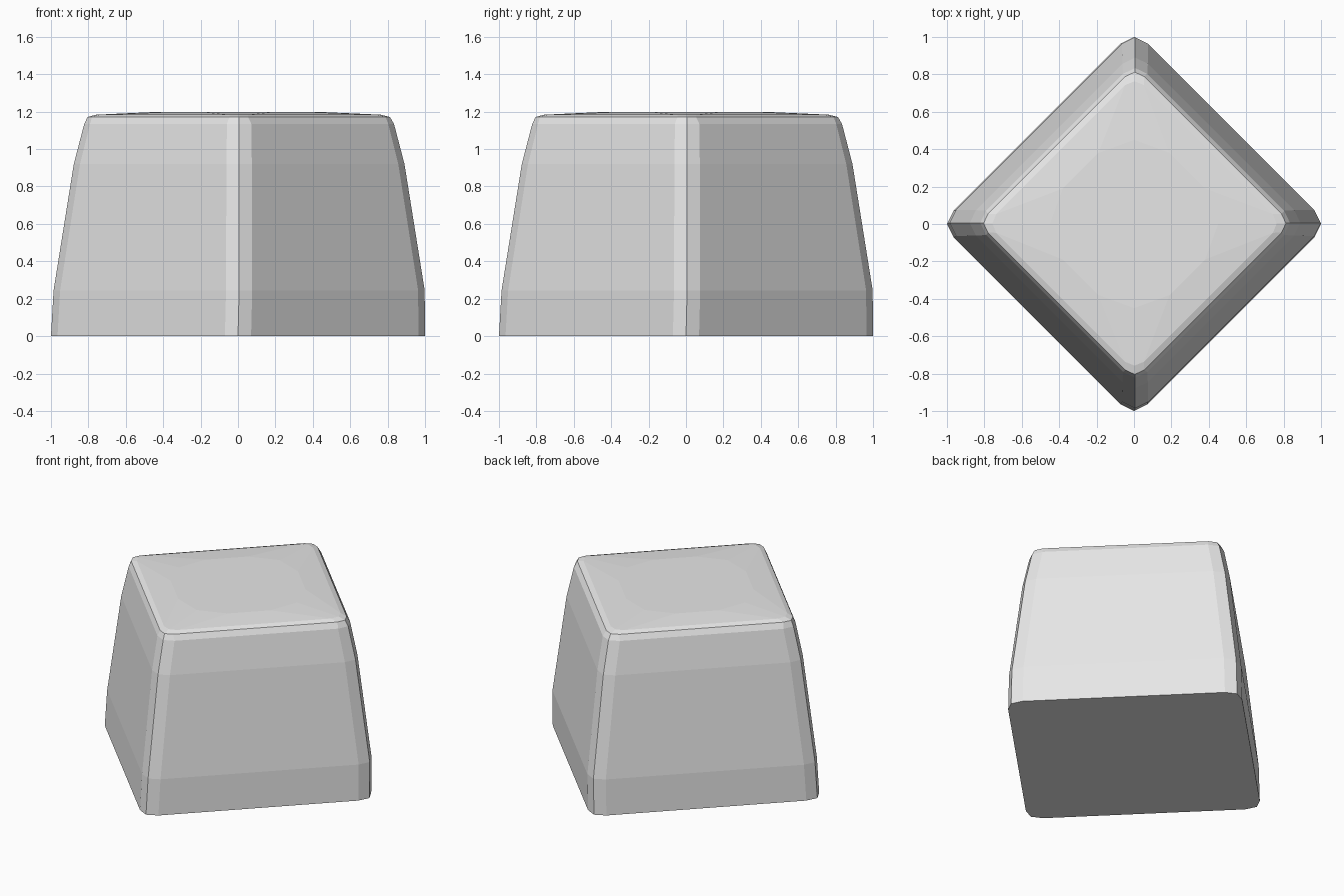
import bpy
import bmesh
from mathutils import Matrix, Vector

cube = bpy.data.objects.get("Cube")
if cube:
    bpy.data.objects.remove(cube, do_unlink=True)

# One plain grey for the whole body
grey = bpy.data.materials.new("light grey")
grey.use_nodes = True
colour = (0.8, 0.8, 0.8, 1)
grey.diffuse_color = colour
grey.node_tree.nodes["Principled BSDF"].inputs["Base Color"].default_value = colour


def diamond_ring(bm, height, reach, half_width, depth, shift):
    """Ring of a diamond whose four corners are each softened by three points."""
    corner = [(reach - depth, -half_width), (reach, 0), (reach - depth, half_width)]
    ring = []
    for quarter in range(4):
        turn = Matrix.Rotation(quarter * 1.5707963, 3, "Z")
        for x, y in corner:
            ring.append(bm.verts.new(turn @ Vector((x, y, height)) + Vector((shift, shift, 0))))
    return ring


# Height, corner reach, corner half width, corner depth, sideways shift
levels = [
    (0.00, 1.000, 0.070, 0.035, 0.000),
    (0.245, 0.992, 0.070, 0.035, 0.006),
    (0.92, 0.884, 0.068, 0.033, 0.006),
    (1.135, 0.828, 0.065, 0.031, 0.006),
    (1.172, 0.808, 0.050, 0.023, 0.004),
    (1.184, 0.760, 0.050, 0.020, 0.003),
    (1.198, 0.450, 0.190, 0.070, 0.000),
]

# Tapered body with a softly domed top
bm = bmesh.new()
rings = [diamond_ring(bm, *level) for level in levels]
for lower, upper in zip(rings, rings[1:]):
    count = len(lower)
    for i in range(count):
        j = (i + 1) % count
        bm.faces.new((lower[i], lower[j], upper[j], upper[i]))

# Flat base and crown
bm.faces.new(list(reversed(rings[0])))
bm.faces.new(rings[-1])
bmesh.ops.recalc_face_normals(bm, faces=bm.faces)

mesh = bpy.data.meshes.new("tapered_body")
bm.to_mesh(mesh)
bm.free()
mesh.materials.append(grey)
body = bpy.data.objects.new("tapered_body", mesh)
bpy.context.collection.objects.link(body)
